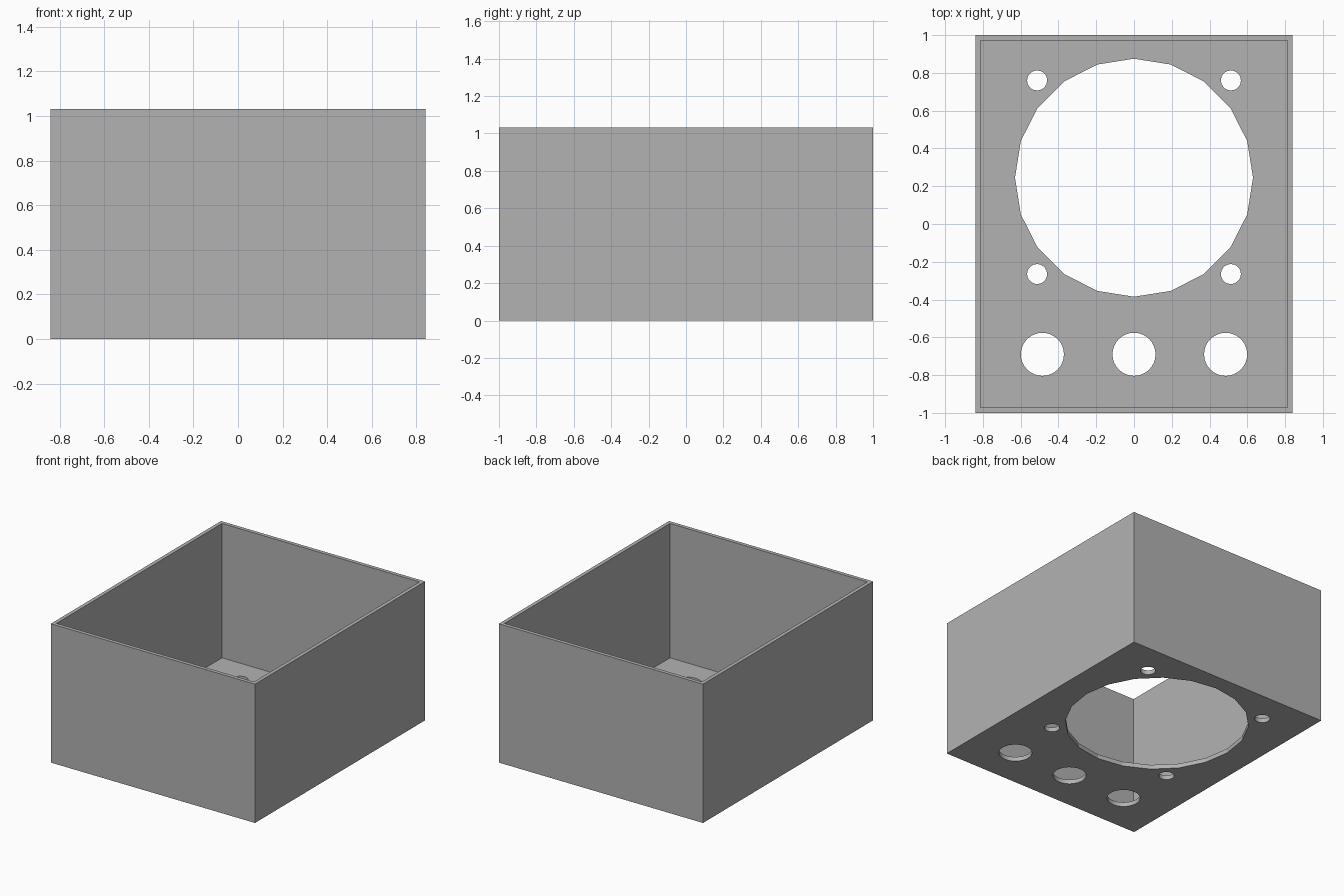
import bpy

W, D, H = 1.68, 2.0, 1.032
WALL, FLOOR = 0.028, 0.033

cube = bpy.data.objects.get("Cube")
if cube:
    bpy.data.objects.remove(cube, do_unlink=True)

grey = bpy.data.materials.new("plain grey")
grey.use_nodes = True
colour = (0.448, 0.448, 0.448, 1)
grey.diffuse_color = colour
grey.node_tree.nodes["Principled BSDF"].inputs["Base Color"].default_value = colour


def block(name, size, bottom):
    bpy.ops.mesh.primitive_cube_add(size=1, location=(0, 0, bottom + size[2] / 2))
    ob = bpy.context.object
    ob.name = name
    ob.scale = size
    bpy.ops.object.transform_apply(location=True, rotation=False, scale=True)
    return ob


def drill(name, x, y, radius, sides):
    bpy.ops.mesh.primitive_cylinder_add(vertices=sides, radius=radius, depth=0.2,
                                        location=(x, y, 0))
    ob = bpy.context.object
    ob.name = name
    return ob


def cut(target, cutter):
    cutter.hide_render = True
    mod = target.modifiers.new("cut", "BOOLEAN")
    mod.operation = "DIFFERENCE"
    mod.solver = "EXACT"
    mod.object = cutter
    bpy.context.view_layer.objects.active = target
    bpy.ops.object.modifier_apply(modifier=mod.name)
    bpy.data.objects.remove(cutter, do_unlink=True)


# Open-topped box with thin walls
box = block("open_box", (W, D, H), 0)
box.data.materials.append(grey)
cut(box, block("cavity_cutter", (W - 2 * WALL, D - 2 * WALL, H), FLOOR))

# Large faceted opening in the floor
cut(box, drill("main_opening_cutter", 0, 0.245, 0.63, 20))

# Four screw holes around the opening
for x in (-0.513, 0.513):
    for y in (-0.265, 0.76):
        cut(box, drill("screw_hole_cutter", x, y, 0.053, 20))

# Row of three control holes near the front
for x in (-0.485, 0, 0.485):
    cut(box, drill("control_hole_cutter", x, -0.69, 0.114, 32))
